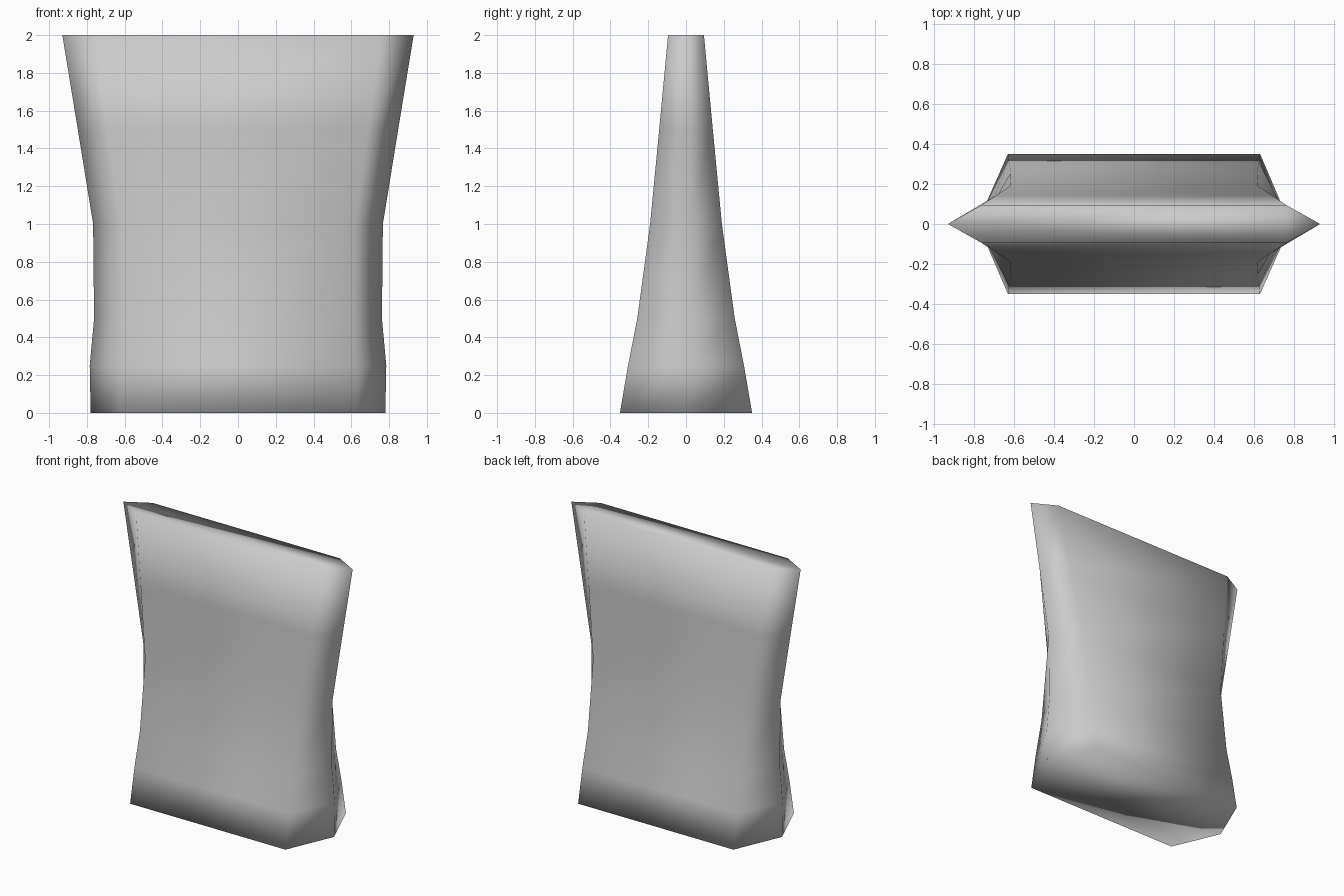
import bpy
import bmesh

cube = bpy.data.objects.get("Cube")
if cube:
    bpy.data.objects.remove(cube, do_unlink=True)

grey = bpy.data.materials.new("plain_grey")
grey.use_nodes = True
colour = (0.6, 0.6, 0.6, 1.0)
grey.diffuse_color = colour
grey.node_tree.nodes["Principled BSDF"].inputs["Base Color"].default_value = colour

# Section heights: z, half width at the ridge, half width at the corners, half depth
sections = [
    (0.00, 0.78, 0.63, 0.35),
    (0.25, 0.785, 0.625, 0.307),
    (0.50, 0.762, 0.615, 0.258),
    (1.00, 0.767, 0.62, 0.19),
    (1.50, 0.848, 0.69, 0.142),
    (2.00, 0.93, 0.76, 0.095),
]


def hexagon(bm, z, ridge, corner, depth):
    """Flattened hexagon, counter-clockwise from the front right corner."""
    outline = [(-corner, -depth), (corner, -depth), (ridge, 0),
               (corner, depth), (-corner, depth), (-ridge, 0)]
    return [bm.verts.new((x, y, z)) for x, y in outline]


# Tapered body lofted through the sections and capped at both ends
bm = bmesh.new()
rings = [hexagon(bm, *s) for s in sections]
for low, high in zip(rings, rings[1:]):
    for i in range(6):
        j = (i + 1) % 6
        bm.faces.new((low[i], low[j], high[j], high[i]))
bm.faces.new(rings[-1])
bm.faces.new(rings[0][::-1])
for face in bm.faces:
    face.smooth = True

mesh = bpy.data.meshes.new("tapered_body")
bm.to_mesh(mesh)
bm.free()
mesh.materials.append(grey)
body = bpy.data.objects.new("tapered_body", mesh)
bpy.context.collection.objects.link(body)
